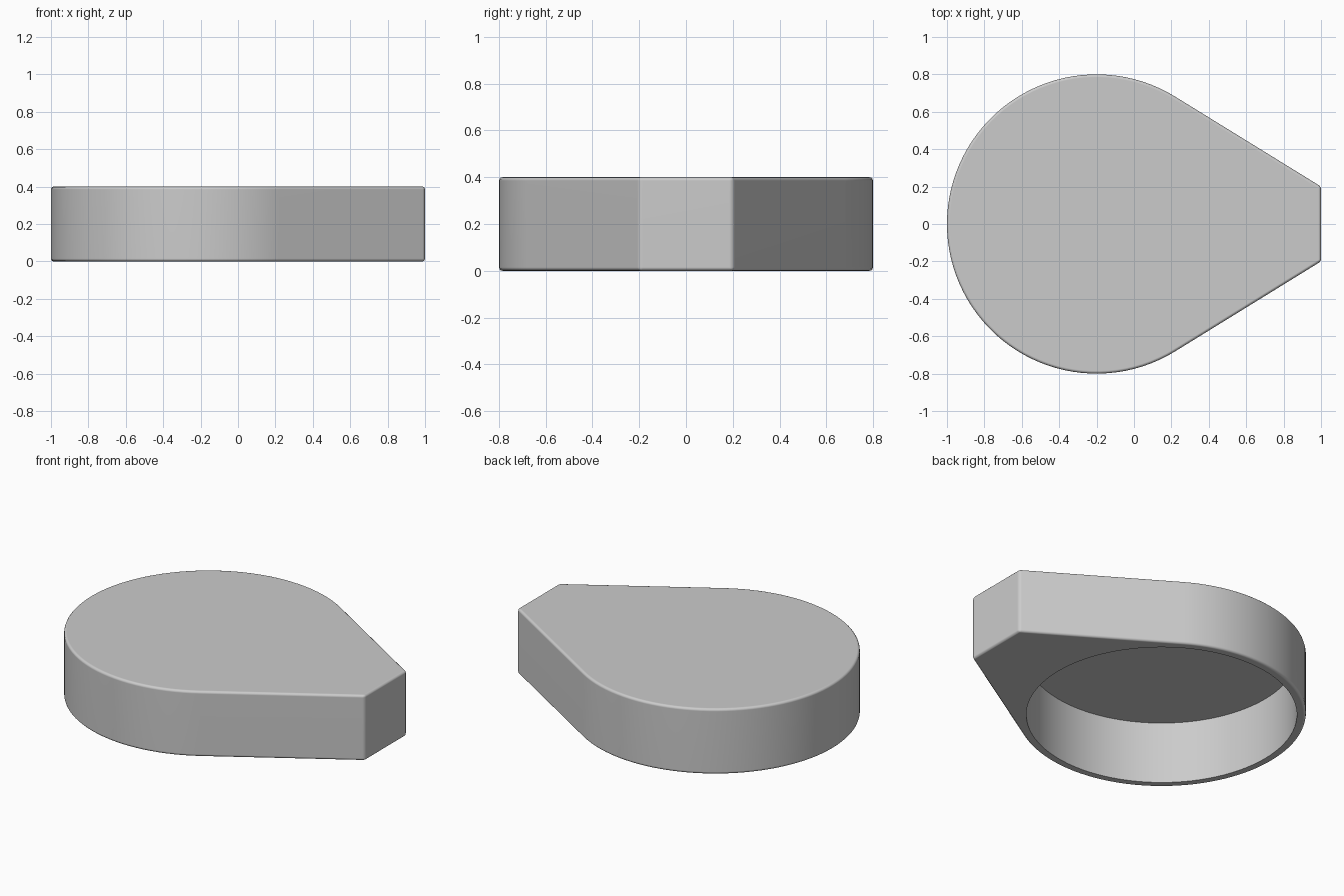
import bpy
import bmesh
import math

RADIUS, CENTRE_X, HEIGHT = 0.8, -0.2, 0.4
TIP_X, TIP_Y = 1.0, 0.2
CAVITY_RADIUS, CAVITY_DEPTH = 0.75, 0.38
ARC_STEPS = 72

cube = bpy.data.objects.get("Cube")
if cube:
    bpy.data.objects.remove(cube, do_unlink=True)

grey = bpy.data.materials.new("plain grey")
grey.use_nodes = True
colour = (0.6, 0.6, 0.6, 1)
grey.diffuse_color = colour
grey.node_tree.nodes["Principled BSDF"].inputs["Base Color"].default_value = colour


def prism(name, outline, bottom, top):
    """Extrude a flat outline upward into a closed solid."""
    bm = bmesh.new()
    face = bm.faces.new([bm.verts.new((x, y, bottom)) for x, y in outline])
    new = bmesh.ops.extrude_face_region(bm, geom=[face])["geom"]
    verts = [v for v in new if isinstance(v, bmesh.types.BMVert)]
    bmesh.ops.translate(bm, verts=verts, vec=(0, 0, top - bottom))
    bmesh.ops.recalc_face_normals(bm, faces=bm.faces)
    mesh = bpy.data.meshes.new(name)
    bm.to_mesh(mesh)
    bm.free()
    mesh.materials.append(grey)
    obj = bpy.data.objects.new(name, mesh)
    bpy.context.collection.objects.link(obj)
    return obj


def arc(radius, start, end, steps):
    angles = [start + (end - start) * i / steps for i in range(steps + 1)]
    return [(CENTRE_X + radius * math.cos(a), radius * math.sin(a)) for a in angles]


# Teardrop shell: round body whose straight sides run tangent to a blunt tip
reach = TIP_X - CENTRE_X
tangent = math.atan2(TIP_Y, reach) + math.acos(RADIUS / math.hypot(reach, TIP_Y))
outline = arc(RADIUS, tangent, math.tau - tangent, ARC_STEPS)
outline += [(TIP_X, -TIP_Y), (TIP_X, TIP_Y)]
shell = prism("teardrop_shell", outline, 0, HEIGHT)

# Round cavity, open underneath
cutter = prism("cavity_cutter", arc(CAVITY_RADIUS, 0, math.tau, 96)[:-1],
               -0.1, CAVITY_DEPTH)
cutter.hide_render = True

# Softened outer edges, then the cut
bevel = shell.modifiers.new("soft edges", "BEVEL")
bevel.width = 0.015
bevel.segments = 3
bevel.limit_method = "ANGLE"
bevel.angle_limit = math.radians(30)
cut = shell.modifiers.new("cavity", "BOOLEAN")
cut.operation = "DIFFERENCE"
cut.solver = "EXACT"
cut.object = cutter

bpy.ops.object.select_all(action="DESELECT")
shell.select_set(True)
bpy.context.view_layer.objects.active = shell
for modifier in ("soft edges", "cavity"):
    bpy.ops.object.modifier_apply(modifier=modifier)
bpy.data.objects.remove(cutter, do_unlink=True)

# Smooth curved walls, keep flat faces flat and the rim crisp
bpy.ops.object.shade_smooth_by_angle(angle=math.radians(40))
weighted = shell.modifiers.new("flat faces", "WEIGHTED_NORMAL")
weighted.keep_sharp = True
